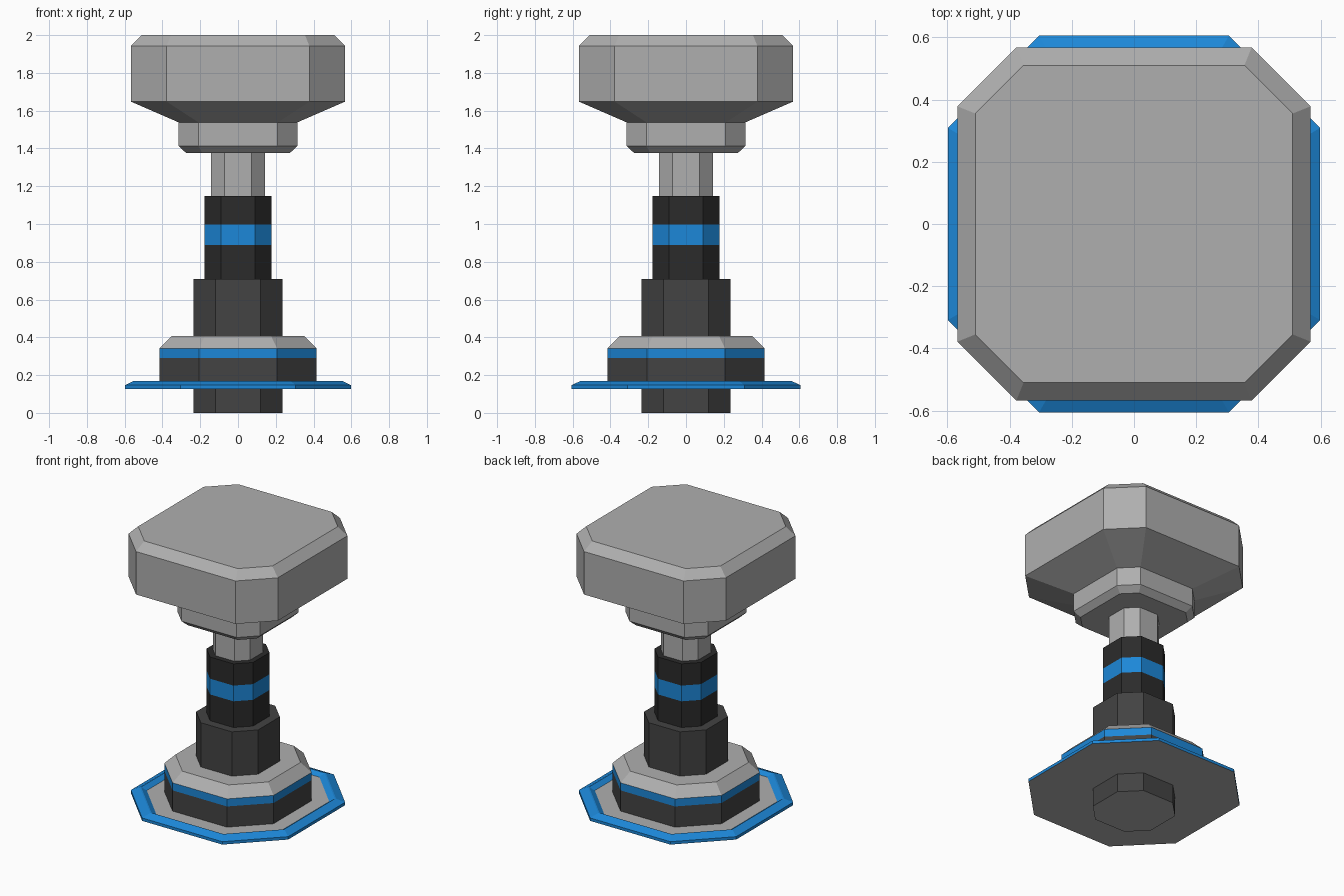
import bpy, bmesh

if "Cube" in bpy.data.objects:
    bpy.data.objects.remove(bpy.data.objects["Cube"])


def material(name, rgb):
    m = bpy.data.materials.new(name)
    m.diffuse_color = (*rgb, 1.0)
    m.use_nodes = True
    m.node_tree.nodes["Principled BSDF"].inputs["Base Color"].default_value = m.diffuse_color
    return m


GREY, DARK, BLACK, BLUE = range(4)
MATS = [material("light grey", (0.43, 0.43, 0.43)),
        material("dark grey", (0.056, 0.056, 0.056)),
        material("black", (0.024, 0.024, 0.024)),
        material("blue", (0.012, 0.245, 0.69))]


def octagon(a, b):
    """Square of half width a with cut corners, flats of half length b."""
    return [(a, -b), (a, b), (b, a), (-b, a), (-a, b), (-a, -b), (-b, -a), (b, -a)]


def stack(name, rings, bands, bottom, top, y_scale=1.0):
    """Loft octagons (z, a, b); bands colours each side strip."""
    bm = bmesh.new()
    loops = [[bm.verts.new((x, y * y_scale, z)) for x, y in octagon(a, b)]
             for z, a, b in rings]
    for lo, hi, mat in zip(loops, loops[1:], bands):
        for i in range(8):
            j = (i + 1) % 8
            bm.faces.new((lo[i], lo[j], hi[j], hi[i])).material_index = mat
    bm.faces.new(loops[0][::-1]).material_index = bottom
    bm.faces.new(loops[-1]).material_index = top
    mesh = bpy.data.meshes.new(name)
    bm.to_mesh(mesh)
    bm.free()
    for m in MATS:
        mesh.materials.append(m)
    obj = bpy.data.objects.new(name, mesh)
    bpy.context.collection.objects.link(obj)
    return obj


# Dark lower post running through the base plate
stack("lower_post", [(0, 0.235, 0.118), (0.71, 0.235, 0.118)], [DARK], GREY, DARK)

# Wide blue-rimmed plate with a shallow grey recess and grey underside
stack("base_plate",
      [(0.127, 0.598, 0.305), (0.147, 0.598, 0.305), (0.17, 0.55, 0.277),
       (0.17, 0.543, 0.273), (0.148, 0.512, 0.256)],
      [BLUE] * 4, GREY, GREY, 1.012)

# Flange with blue stripe and grey chamfered top
stack("flange",
      [(0.14, 0.415, 0.207), (0.29, 0.415, 0.207), (0.342, 0.415, 0.207),
       (0.406, 0.352, 0.176)],
      [DARK, BLUE, GREY], DARK, GREY)

# Black sleeve with a blue stripe
stack("sleeve",
      [(0.70, 0.177, 0.089), (0.89, 0.177, 0.089), (0.998, 0.177, 0.089),
       (1.147, 0.177, 0.089)],
      [BLACK, BLUE, BLACK], BLACK, BLACK)

# Grey neck
stack("neck", [(1.14, 0.142, 0.071), (1.40, 0.142, 0.071)], [GREY], GREY, GREY)

# Grey head: collar, flare and chamfered block
stack("head",
      [(1.376, 0.275, 0.19), (1.413, 0.314, 0.21), (1.538, 0.314, 0.21),
       (1.648, 0.567, 0.378), (1.943, 0.567, 0.378), (2.0, 0.51, 0.355)],
      [GREY] * 5, GREY, GREY)
